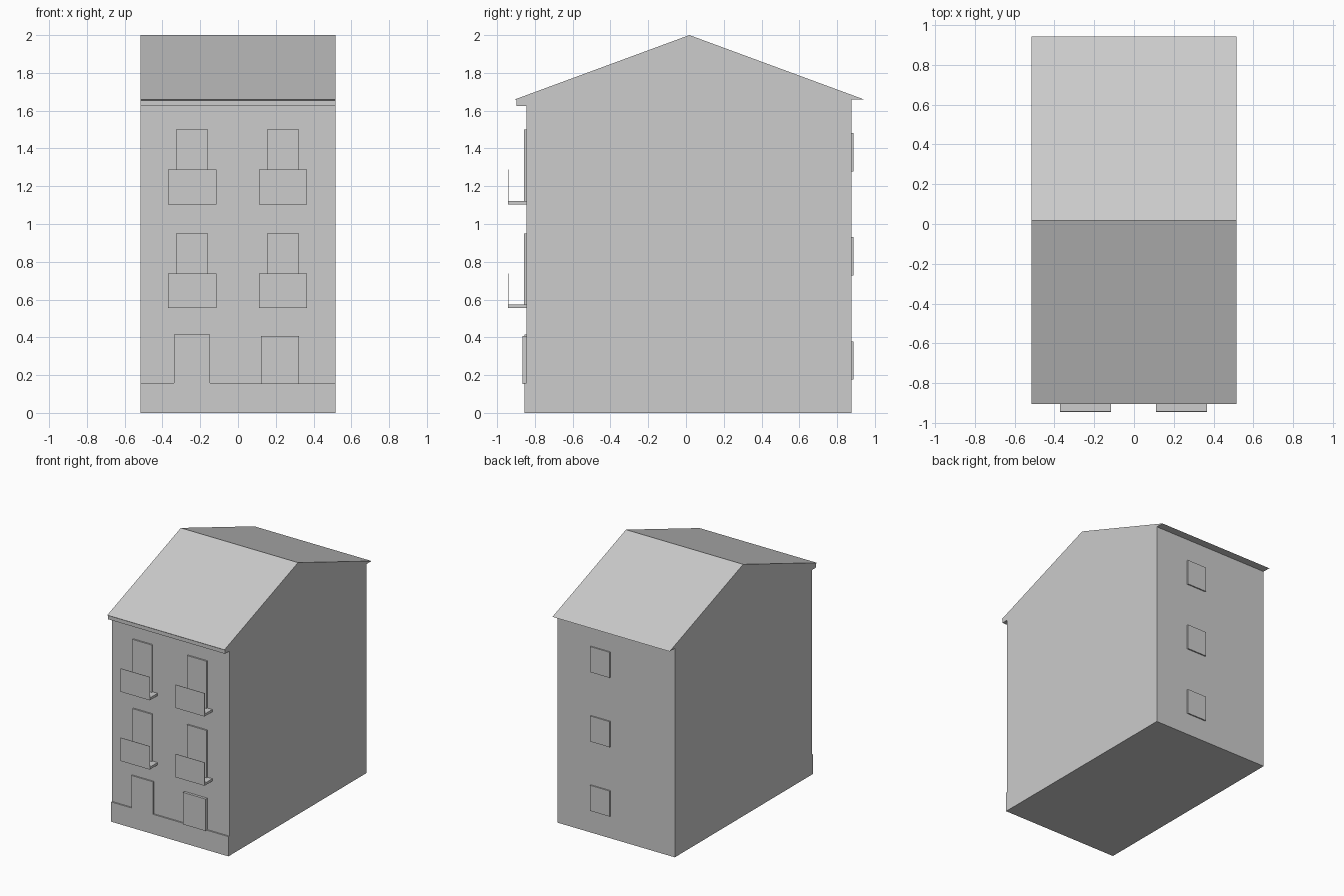
import bpy

if "Cube" in bpy.data.objects:
    bpy.data.objects.remove(bpy.data.objects["Cube"])

HALF = 0.515      # half width of the house
FRONT = -0.845    # front wall plane
BACK = 0.876      # back wall plane

grey = bpy.data.materials.new("plain_grey")
grey.diffuse_color = (0.604, 0.604, 0.604, 1)
grey.use_nodes = True
grey.node_tree.nodes["Principled BSDF"].inputs["Base Color"].default_value = grey.diffuse_color


def add_mesh(name, verts, faces):
    mesh = bpy.data.meshes.new(name)
    mesh.from_pydata(verts, [], faces)
    mesh.materials.append(grey)
    obj = bpy.data.objects.new(name, mesh)
    bpy.context.collection.objects.link(obj)
    return obj


def extrude_x(name, profile, x0, x1):
    """Extrude a (y, z) outline, counter-clockwise seen from +x."""
    n = len(profile)
    verts = [(x, y, z) for x in (x0, x1) for y, z in profile]
    faces = [tuple(range(n))[::-1], tuple(range(n, 2 * n))]
    faces += [(i, (i + 1) % n, (i + 1) % n + n, i + n) for i in range(n)]
    return add_mesh(name, verts, faces)


def box(name, x, y, z):
    return extrude_x(name, [(y[0], z[0]), (y[1], z[0]), (y[1], z[1]), (y[0], z[1])], *x)


# House shell: walls, flat eaves, gable roof and front cornice in one outline
extrude_x("house_shell", [
    (FRONT, 0), (BACK, 0), (BACK, 1.66), (0.941, 1.66), (0.018, 2.0),
    (-0.905, 1.66), (-0.898, 1.655), (-0.898, 1.625), (FRONT, 1.625)], -HALF, HALF)

# Plinth and entrance door share one raised outline on the front wall
outline = [(-HALF, 0), (HALF, 0), (HALF, 0.157), (-0.148, 0.157),
           (-0.148, 0.415), (-0.338, 0.415), (-0.338, 0.157), (-HALF, 0.157)]
n = len(outline)
add_mesh("plinth_and_door",
         [(x, y, z) for y in (-0.856, FRONT) for x, z in outline],
         [tuple(range(n)), tuple(range(n, 2 * n))[::-1]]
         + [(i, i + n, (i + 1) % n + n, (i + 1) % n) for i in range(n)])

# Ground floor window
box("front_window", (0.122, 0.322), (-0.865, FRONT), (0.153, 0.407))

# Balconies with their doors, two per upper floor
for floor, z in enumerate((0.554, 1.104), 1):
    for side, cx in (("left", -0.243), ("right", 0.238)):
        tag = f"{side}_{floor}"
        box("balcony_door_" + tag, (cx - 0.085, cx + 0.085), (-0.857, FRONT), (z, z + 0.395))
        box("balcony_slab_" + tag, (cx - 0.128, cx + 0.128), (-0.943, FRONT), (z, z + 0.019))
        box("balcony_rail_" + tag, (cx - 0.128, cx + 0.128), (-0.943, -0.94), (z + 0.019, z + 0.185))

# Back windows, one per floor
for floor, z in enumerate((0.176, 0.727, 1.278)):
    box(f"back_window_{floor}", (0.05, 0.222), (BACK, 0.886), (z, z + 0.203))
